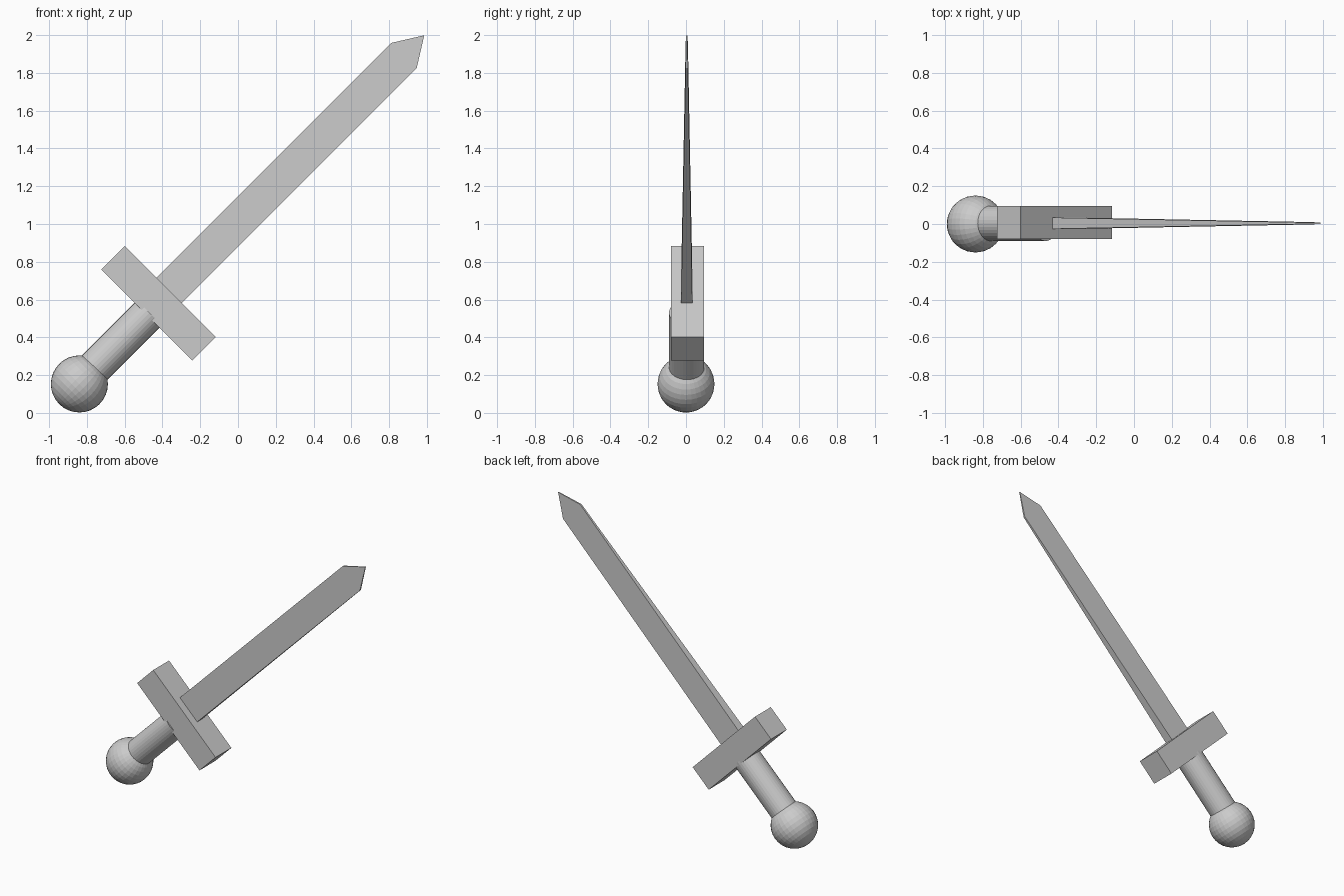
import bpy, bmesh
from math import radians
from mathutils import Matrix

if "Cube" in bpy.data.objects:
    bpy.data.objects.remove(bpy.data.objects["Cube"])

# Sword frame: local z runs along the blade, origin at the pommel centre
FRAME = Matrix.Translation((-0.84, 0, 0.153)) @ Matrix.Rotation(radians(45), 4, 'Y')


def finish(name, bm):
    bmesh.ops.recalc_face_normals(bm, faces=bm.faces)
    mesh = bpy.data.meshes.new(name)
    bm.to_mesh(mesh)
    bm.free()
    obj = bpy.data.objects.new(name, mesh)
    obj.matrix_world = FRAME
    bpy.context.collection.objects.link(obj)
    return obj


# Pommel: faceted ball
bm = bmesh.new()
bmesh.ops.create_uvsphere(bm, u_segments=32, v_segments=16, radius=0.151)
finish("pommel", bm)

# Grip: cylinder from inside the pommel to just inside the guard
z0, z1 = 0.09, 0.53
bm = bmesh.new()
bmesh.ops.create_cone(bm, cap_ends=True, segments=32, radius1=0.093, radius2=0.093, depth=z1 - z0,
                      matrix=Matrix.Translation((-0.004, 0.003, (z0 + z1) / 2)))
finish("grip", bm)

# Crossguard: plain block
bm = bmesh.new()
bmesh.ops.create_cube(bm, size=1, matrix=Matrix.Translation((-0.006, 0.007, 0.598))
                      @ Matrix.Diagonal((0.683, 0.175, 0.176, 1)))
finish("crossguard", bm)

# Blade: pointed outline whose thickness tapers towards the tip
outline = [(-0.095, 0.685, 0.030), (0.095, 0.685, 0.030), (0.095, 2.445, 0.006),
           (0, 2.597, 0.003), (-0.095, 2.445, 0.006)]
bm = bmesh.new()
front, back = [[bm.verts.new((x - 0.014, 0.004 + s * t, z)) for x, z, t in outline] for s in (-1, 1)]
bm.faces.new(front)
bm.faces.new(back)
for i in range(5):
    j = (i + 1) % 5
    bm.faces.new((front[i], front[j], back[j], back[i]))
finish("blade", bm)
